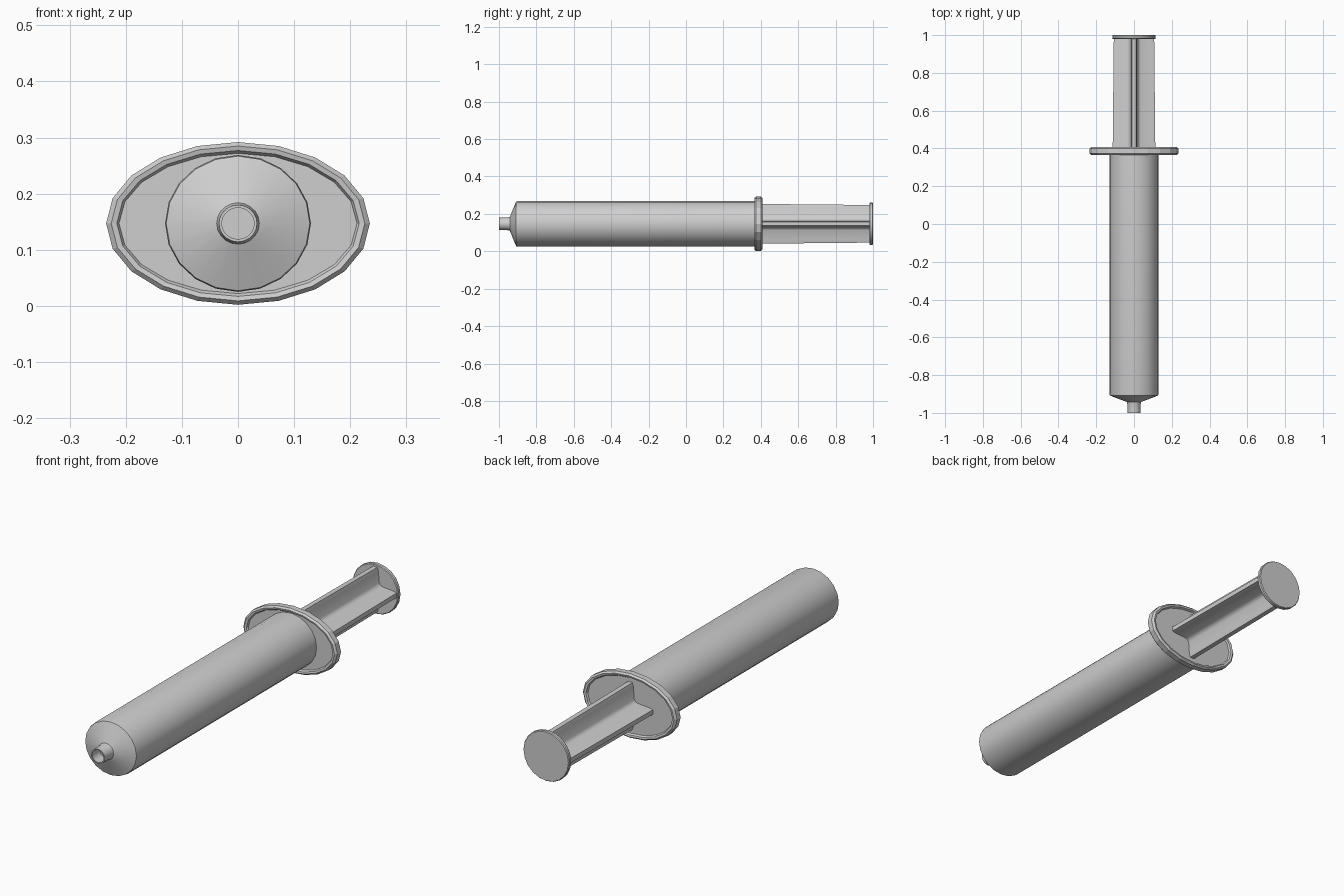
import bpy, bmesh, math

if "Cube" in bpy.data.objects:
    bpy.data.objects.remove(bpy.data.objects["Cube"])

CZ = 0.147   # height of the syringe axis
SEG = 20

grey = bpy.data.materials.new("light grey plastic")
grey.diffuse_color = (0.62, 0.62, 0.62, 1)
grey.use_nodes = True
grey.node_tree.nodes["Principled BSDF"].inputs["Base Color"].default_value = grey.diffuse_color


def loft(name, loops, smooth=30):
    """Skin a list of closed loops of (x, y, z) points and cap both ends."""
    bm = bmesh.new()
    rings = [[bm.verts.new(p) for p in loop] for loop in loops]
    n = len(rings[0])
    for a, b in zip(rings, rings[1:]):
        for i in range(n):
            j = (i + 1) % n
            bm.faces.new((a[i], a[j], b[j], b[i]))
    bm.faces.new(rings[0])
    bm.faces.new(rings[-1])
    bmesh.ops.recalc_face_normals(bm, faces=bm.faces)
    mesh = bpy.data.meshes.new(name)
    bm.to_mesh(mesh)
    bm.free()
    mesh.materials.append(grey)
    ob = bpy.data.objects.new(name, mesh)
    bpy.context.collection.objects.link(ob)
    bpy.ops.object.select_all(action='DESELECT')
    ob.select_set(True)
    bpy.context.view_layer.objects.active = ob
    if smooth:
        bpy.ops.object.shade_smooth_by_angle(angle=math.radians(smooth))
    return ob


def ellipse(rx, rz, y, n=SEG):
    return [(rx * math.cos(2 * math.pi * i / n), y,
             CZ + rz * math.sin(2 * math.pi * i / n)) for i in range(n)]


# Barrel with cone shoulder and hollow nozzle: (rx, rz, y)
barrel = [(0.029, 0.028, -0.945), (0.029, 0.028, -1.0), (0.034, 0.033, -1.0),
          (0.035, 0.034, -0.955), (0.038, 0.037, -0.942), (0.128, 0.12, -0.908),
          (0.13, 0.122, -0.897), (0.13, 0.122, 0.38)]
loft("barrel", [ellipse(*p) for p in barrel])

# Oval finger flange with a raised rim on both sides
flange = [(0.212, 0.125, 0.376), (0.216, 0.13, 0.368), (0.226, 0.138, 0.366),
          (0.235, 0.145, 0.374), (0.235, 0.145, 0.4), (0.226, 0.138, 0.408),
          (0.216, 0.13, 0.406), (0.212, 0.125, 0.398)]
loft("finger_flange", [ellipse(*p) for p in flange], smooth=0)


# Plunger rod with a cross section of four ribs
def cross(r, y):
    rib = [(r, -0.011), (r, 0.011), (r - 0.02, 0.016), (0.036, 0.02), (0.026, 0.026),
           (0.02, 0.036), (0.016, r - 0.02)]
    pts = []
    for k in range(4):
        c, s = round(math.cos(k * math.pi / 2)), round(math.sin(k * math.pi / 2))
        squash = 0.94
        pts += [((c * u - s * v), y, CZ + squash * (s * u + c * v)) for u, v in rib]
    return pts


loft("plunger_rod", [cross(0.113, 0.385), cross(0.107, 0.985)])

# Thumb disc at the end of the plunger
disc = [(0.112, 0.11, 0.98), (0.115, 0.113, 0.984), (0.115, 0.113, 0.996),
        (0.112, 0.11, 1.0)]
loft("thumb_disc", [ellipse(*p) for p in disc])
